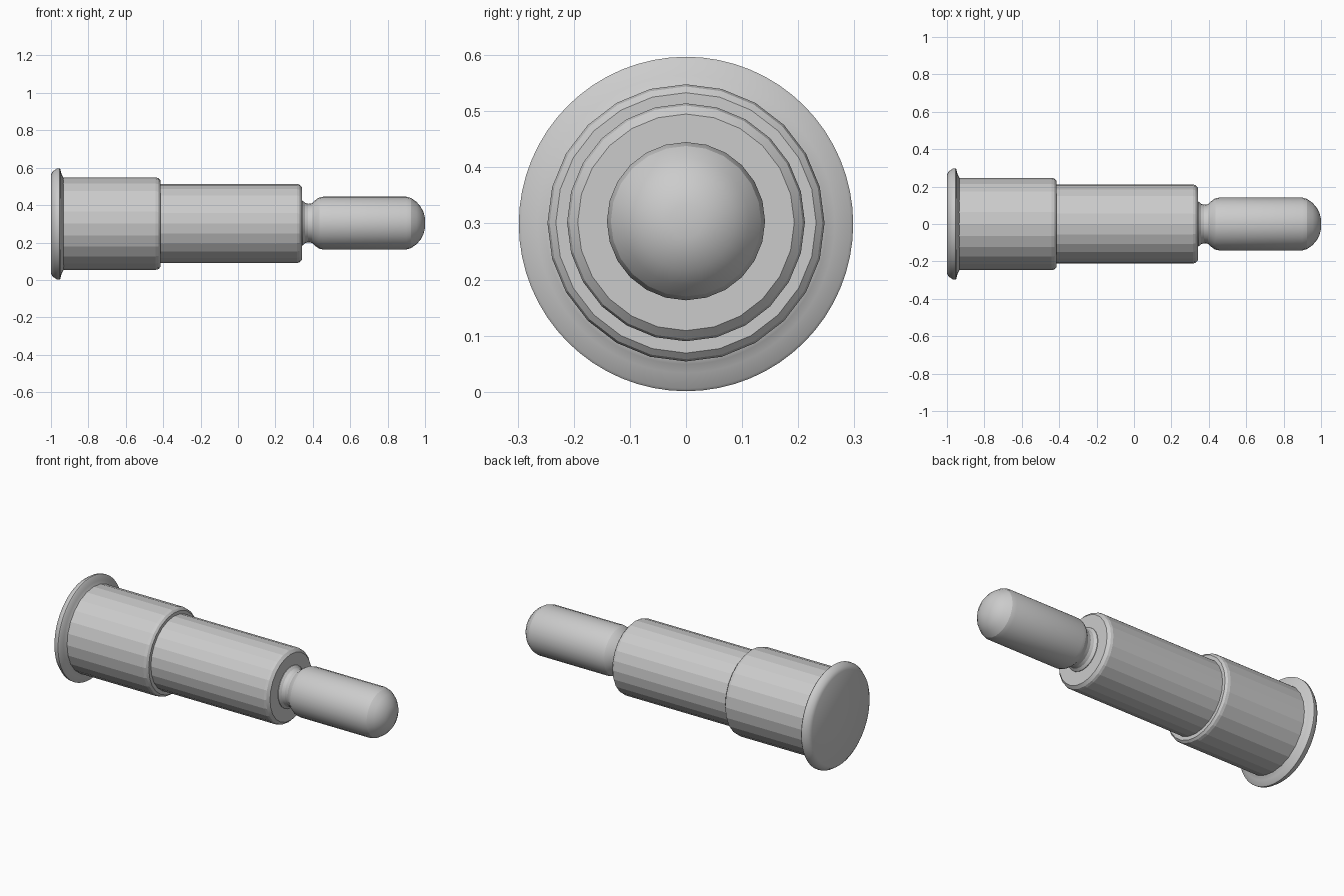
import bpy, bmesh, math
from mathutils import Vector

if "Cube" in bpy.data.objects:
    bpy.data.objects.remove(bpy.data.objects["Cube"], do_unlink=True)

grey = bpy.data.materials.new("metal grey")
grey.use_nodes = True
colour = (0.6, 0.6, 0.6, 1)
grey.diffuse_color = colour
grey.node_tree.nodes["Principled BSDF"].inputs["Base Color"].default_value = colour


def lathe(name, profile, sides, axis_z, sharp=14):
    """Spin (x, radius) points around the x axis; radius 0 closes an end."""
    bm = bmesh.new()
    verts = [bm.verts.new((x, 0, r)) for x, r in profile]
    edges = [bm.edges.new(pair) for pair in zip(verts, verts[1:])]
    bmesh.ops.spin(bm, geom=verts + edges, cent=(0, 0, 0), axis=(1, 0, 0),
                   angle=math.tau, steps=sides, use_merge=False)
    bmesh.ops.remove_doubles(bm, verts=bm.verts, dist=1e-5)
    bmesh.ops.recalc_face_normals(bm, faces=bm.faces)
    mesh = bpy.data.meshes.new(name)
    bm.to_mesh(mesh)
    bm.free()
    mesh.materials.append(grey)
    obj = bpy.data.objects.new(name, mesh)
    obj.location = Vector((0, 0, axis_z))
    bpy.context.collection.objects.link(obj)
    bpy.ops.object.select_all(action='DESELECT')
    obj.select_set(True)
    bpy.context.view_layer.objects.active = obj
    bpy.ops.object.shade_smooth_by_angle(angle=math.radians(sharp))
    return obj


# Base flange with a rolled lip
lathe("base_flange", [(-1, 0), (-1, 0.265), (-0.99, 0.282), (-0.968, 0.297),
                      (-0.955, 0.298), (-0.95, 0.293), (-0.943, 0.265),
                      (-0.935, 0.25), (-0.93, 0.24), (-0.93, 0)], 64, 0.299, 35)

# Wide rear sleeve with a chamfered shoulder
lathe("rear_sleeve", [(-0.95, 0), (-0.95, 0.247), (-0.44, 0.247), (-0.425, 0.243),
                      (-0.415, 0.232), (-0.415, 0)], 24, 0.301)

# Narrower front barrel with a chamfered mouth
lathe("front_barrel", [(-0.45, 0), (-0.45, 0.212), (0.315, 0.212), (0.328, 0.208),
                       (0.342, 0.193), (0.342, 0)], 24, 0.302)

# Plunger with a waisted neck and a domed tip
lathe("plunger", [(0.32, 0), (0.32, 0.122), (0.345, 0.12), (0.358, 0.108),
                  (0.375, 0.103), (0.395, 0.106), (0.42, 0.128), (0.435, 0.137),
                  (0.455, 0.141), (0.9, 0.141), (0.925, 0.134), (0.955, 0.113),
                  (0.977, 0.087), (0.992, 0.058), (0.999, 0.03), (1, 0)],
      24, 0.304, 18)
